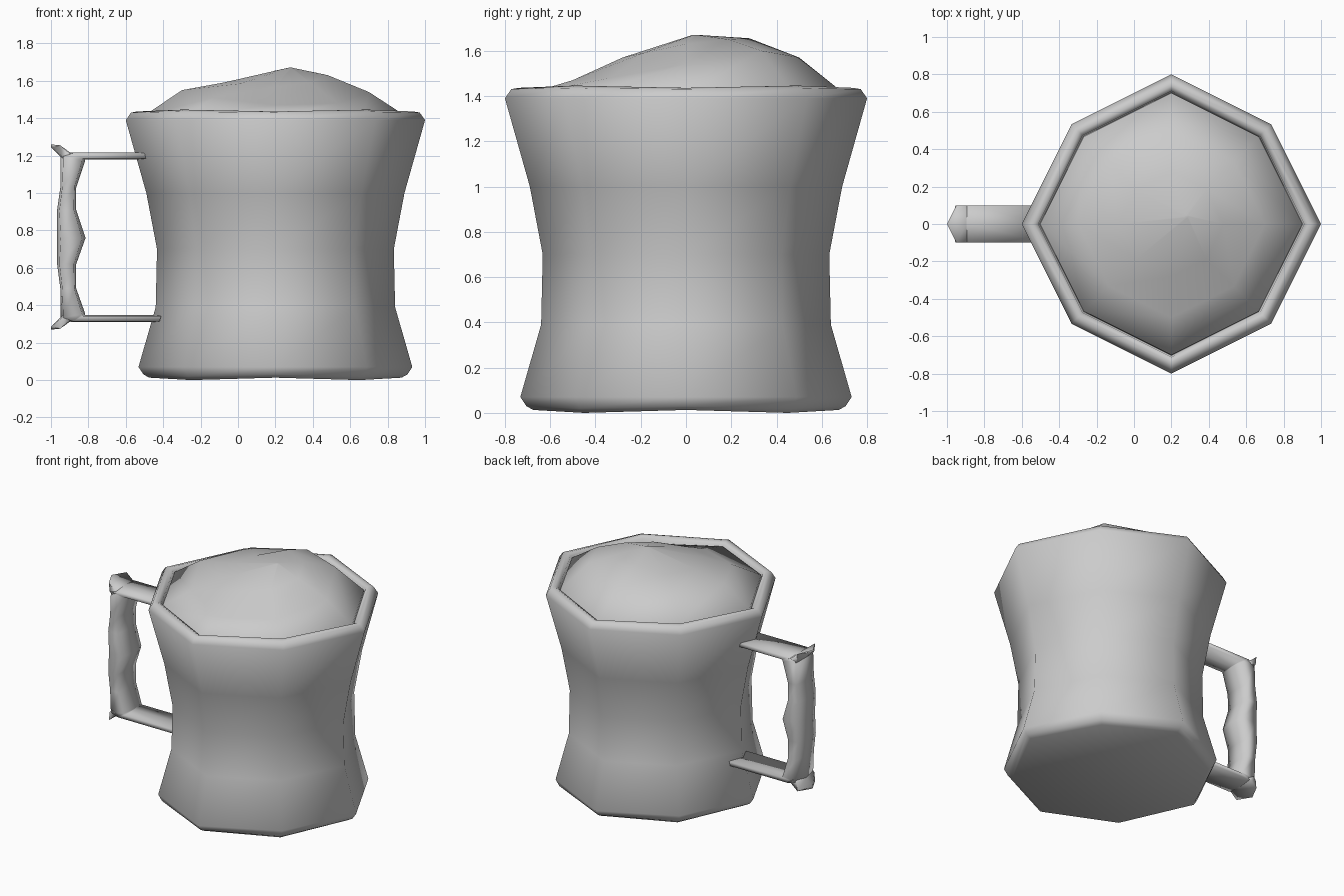
import bpy, bmesh, math

if "Cube" in bpy.data.objects:
    bpy.data.objects.remove(bpy.data.objects["Cube"])

CX = 0.2  # the cup's axis is offset so that the handle balances the width


def loft(name, rings):
    """Skin closed rings of equal length, cap both ends and shade smooth."""
    bm = bmesh.new()
    rows = [[bm.verts.new(p) for p in ring] for ring in rings]
    n = len(rows[0])
    for a, b in zip(rows, rows[1:]):
        for i in range(n):
            j = (i + 1) % n
            bm.faces.new((a[i], a[j], b[j], b[i]))
    bm.faces.new(rows[0][::-1])
    bm.faces.new(rows[-1])
    bmesh.ops.recalc_face_normals(bm, faces=bm.faces)
    for f in bm.faces:
        f.smooth = True
    mesh = bpy.data.meshes.new(name)
    bm.to_mesh(mesh)
    bm.free()
    obj = bpy.data.objects.new(name, mesh)
    bpy.context.collection.objects.link(obj)
    return obj


def octagon(r, heights):
    """Eight points round the cup axis; the diagonal corners sit slightly in."""
    ring = []
    for i in range(8):
        a = i * math.pi / 4
        rr = r * (0.943 if i % 2 else 1)
        z = heights[i % len(heights)]
        ring.append((CX + rr * math.cos(a), rr * math.sin(a), z))
    return ring


# Waisted cup: outer wall, rounded rim, inner wall and floor
# (radius, height at axis corners, height at diagonal corners)
profile = [
    (0.675, 0.013, 0.0), (0.705, 0.03, 0.02), (0.732, 0.07, 0.07),
    (0.64, 0.39, 0.39), (0.633, 0.70, 0.70), (0.69, 1.00, 1.00),
    (0.80, 1.39, 1.39), (0.772, 1.43, 1.435), (0.74, 1.436, 1.446),
    (0.712, 1.42, 1.43), (0.70, 1.36, 1.36), (0.61, 1.00, 1.00),
    (0.55, 0.70, 0.70), (0.56, 0.39, 0.39), (0.60, 0.10, 0.10),
]
loft("cup_body", [octagon(r, (za, zd)) for r, za, zd in profile])

# Lumpy foam heaped above the rim, highest toward the back right
foam = [
    octagon(0.705, (1.36,)),
    octagon(0.70, (1.41, 1.42, 1.41, 1.42, 1.415, 1.42, 1.41, 1.40)),
    octagon(0.50, (1.54, 1.60, 1.57, 1.56, 1.55, 1.51, 1.47, 1.48)),
    octagon(0.28, (1.63, 1.65, 1.655, 1.60, 1.59, 1.585, 1.57, 1.59)),
    [(x + 0.08, y + 0.04, 1.67) for x, y, z in octagon(0.01, (0,))],
]
loft("foam", foam)


def section(outer, inner, side=None):
    """Flattened cross-section of the handle, 0.2 wide in y."""
    pts = []
    for y, t in ((0, 0), (0.1, 0.12), (0.1, 0.88), (0, 1), (-0.1, 0.88), (-0.1, 0.12)):
        p = [a + (b - a) * t for a, b in zip(outer, inner)]
        if side and y:
            p = side
        pts.append((p[0], y, p[1]))
    return pts


# Handle: top bar, grip with a finger bump, bottom bar (outer, inner in x-z)
stations = [
    ((-0.47, 1.217), (-0.48, 1.18)), ((-0.89, 1.217), (-0.82, 1.18)),
    ((-0.95, 1.20), (-0.817, 1.172)), ((-0.95, 1.03), (-0.865, 1.03)),
    ((-0.967, 0.91), (-0.865, 0.91)), ((-0.967, 0.76), (-0.815, 0.76)),
    ((-0.967, 0.62), (-0.865, 0.62)), ((-0.95, 0.49), (-0.865, 0.49)),
    ((-0.95, 0.33), (-0.817, 0.355)), ((-0.89, 0.31), (-0.82, 0.347)),
    ((-0.42, 0.31), (-0.41, 0.347)),
]
loft("handle", [section(o, i) for o, i in stations])

# Flared spurs at the two outer corners of the handle
for name, flip in (("upper_spur", False), ("lower_spur", True)):
    rings = [
        section((-0.935, 1.17), (-0.87, 1.21)),
        section((-0.95, 1.195), (-0.895, 1.215)),
        section((-1.0, 1.245), (-1.0, 1.26), (-0.95, 1.255)),
    ]
    if flip:
        rings = [[(x, y, 1.53 - z) for x, y, z in r] for r in rings]
    loft(name, rings)
